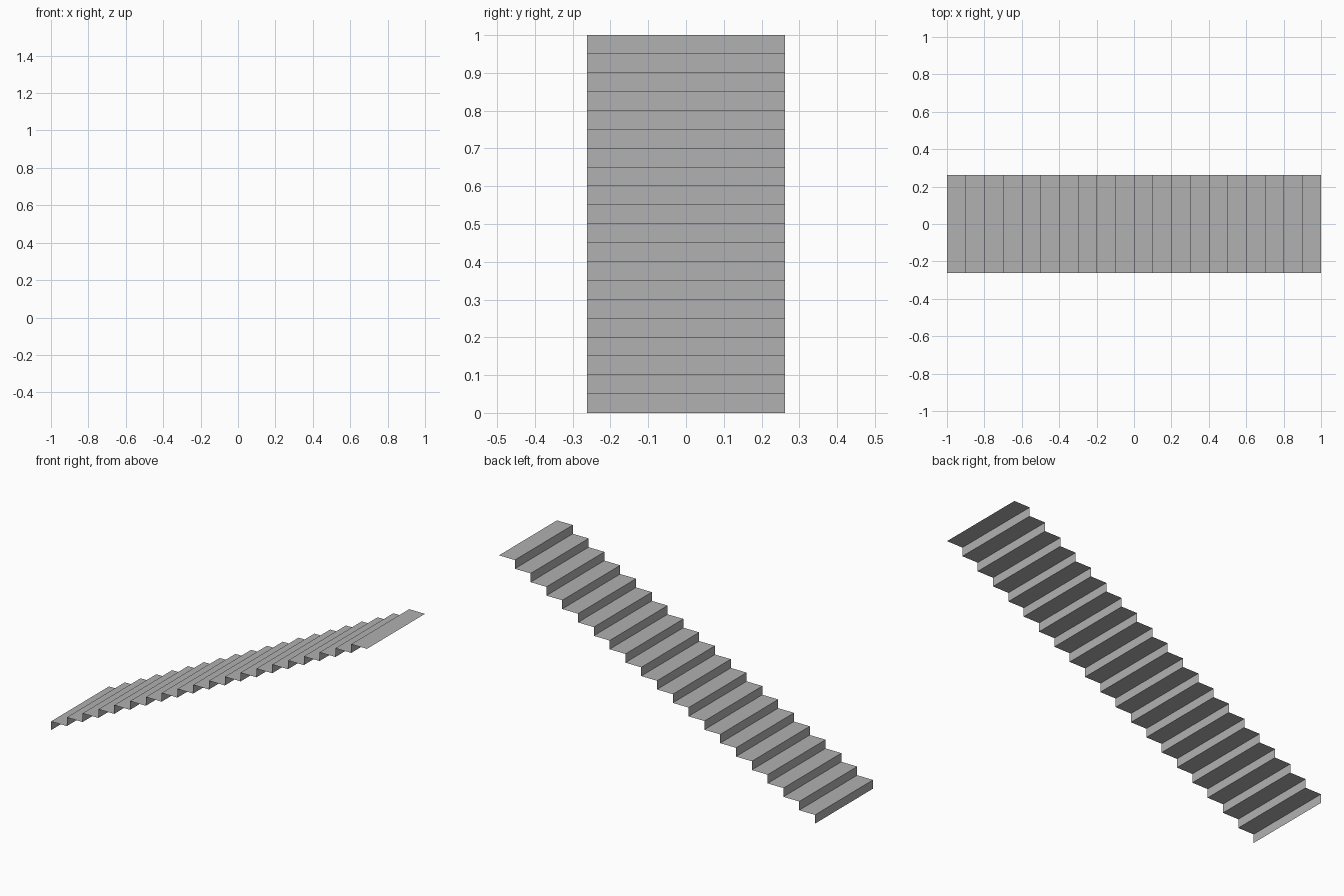
import bpy, bmesh

if "Cube" in bpy.data.objects:
    bpy.data.objects.remove(bpy.data.objects["Cube"])

STEPS = 20
RUN, RISE = 0.1, 0.05
HALF_WIDTH = 0.262

# Zigzag side profile: a riser then a tread for every step
profile = [(-1.0, 0.0)]
for i in range(STEPS):
    x = -1.0 + i * RUN
    z = (i + 1) * RISE
    profile += [(x, z), (x + RUN, z)]

# Open stair sheet: sweep the profile across the width
bm = bmesh.new()
near = [bm.verts.new((x, -HALF_WIDTH, z)) for x, z in profile]
far = [bm.verts.new((x, HALF_WIDTH, z)) for x, z in profile]
for i in range(len(profile) - 1):
    bm.faces.new((near[i], near[i + 1], far[i + 1], far[i]))

mesh = bpy.data.meshes.new("stair_steps")
bm.to_mesh(mesh)
bm.free()
stairs = bpy.data.objects.new("stair_steps", mesh)
bpy.context.collection.objects.link(stairs)

# Dark grey finish
grey = bpy.data.materials.new("dark_grey")
grey.diffuse_color = (0.44, 0.44, 0.44, 1.0)
grey.use_nodes = True
grey.node_tree.nodes["Principled BSDF"].inputs["Base Color"].default_value = grey.diffuse_color
mesh.materials.append(grey)
